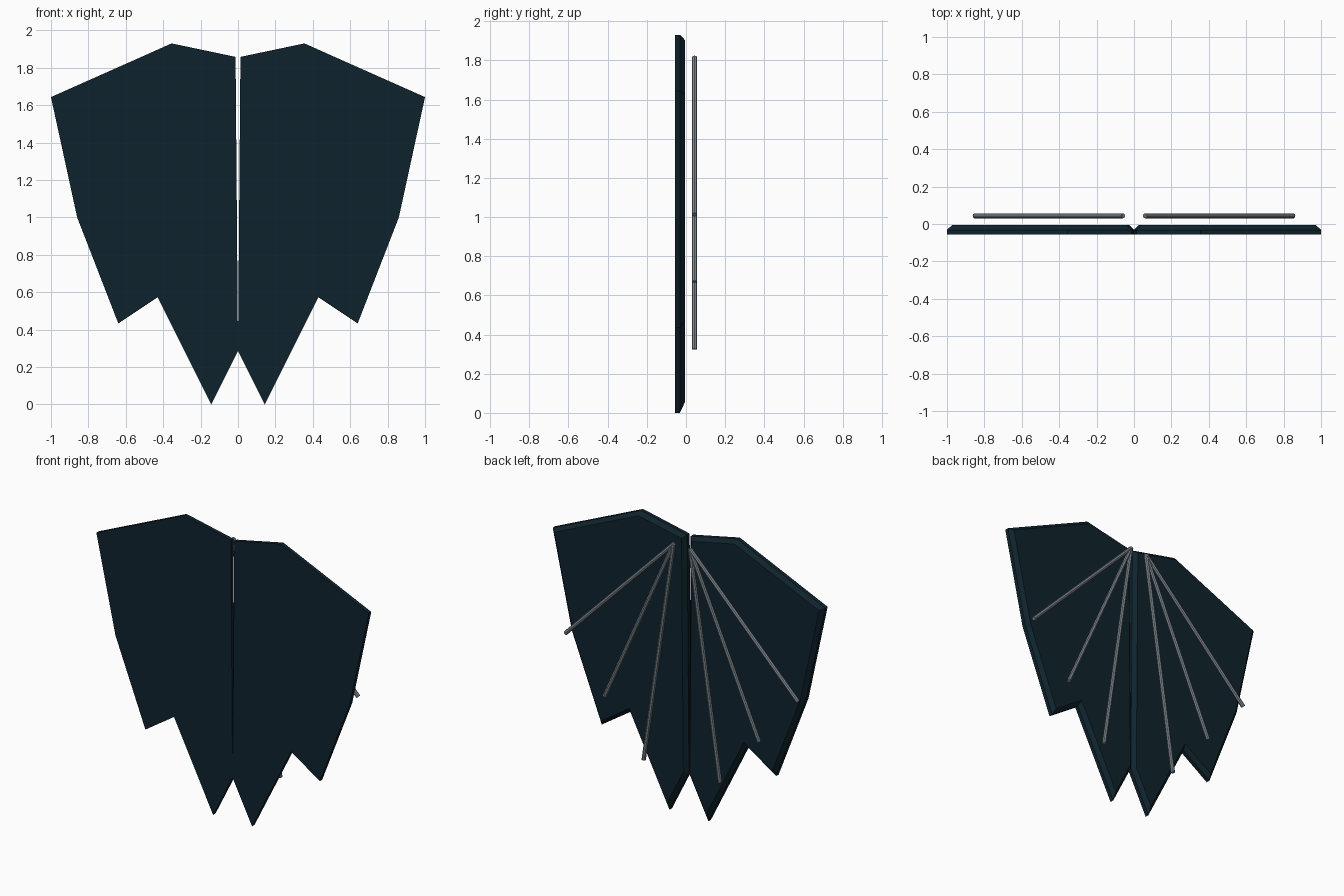
import bpy, bmesh, math
from mathutils import Vector

if "Cube" in bpy.data.objects:
    bpy.data.objects.remove(bpy.data.objects["Cube"])


def material(name, rgb):
    m = bpy.data.materials.new(name)
    m.diffuse_color = (*rgb, 1)
    m.use_nodes = True
    m.node_tree.nodes["Principled BSDF"].inputs["Base Color"].default_value = m.diffuse_color
    return m


DARK = material("dark_teal", (0.0048, 0.0165, 0.026))
GREY = material("steel_grey", (0.21, 0.25, 0.28))

FRONT, SHOULDER, BACK = -0.057, -0.031, -0.006   # panel depths
CHAMFER = 0.024
OUTLINE = [(0.013, 1.858), (0.355, 1.93), (1.0, 1.643), (0.86, 1.0),
           (0.64, 0.433), (0.43, 0.573), (0.143, 0.0), (0.0, 0.285)]


def finish(bm, name, mat):
    bmesh.ops.recalc_face_normals(bm, faces=bm.faces)
    me = bpy.data.meshes.new(name)
    bm.to_mesh(me)
    bm.free()
    me.materials.append(mat)
    ob = bpy.data.objects.new(name, me)
    bpy.context.collection.objects.link(ob)
    return ob


def wing_panel(name, side):
    """Flat jagged slab with a chamfered rear rim."""
    bm = bmesh.new()
    front = bm.faces.new([bm.verts.new((side * x, FRONT, z)) for x, z in OUTLINE])
    ext = bmesh.ops.extrude_face_region(bm, geom=[front], use_keep_orig=True)["geom"]
    back = [f for f in ext if isinstance(f, bmesh.types.BMFace)][0]
    for v in back.verts:
        v.co.y = SHOULDER
    bmesh.ops.recalc_face_normals(bm, faces=bm.faces)
    bmesh.ops.inset_region(bm, faces=[back], thickness=CHAMFER,
                           use_even_offset=True, use_boundary=True)
    for v in back.verts:
        v.co.y = BACK
    return finish(bm, name, DARK)


def rod(name, start, end, y=0.0435, radius=0.0135):
    """Thin eight-sided strut between two points behind the panel."""
    a, b = Vector((start[0], y, start[1])), Vector((end[0], y, end[1]))
    bm = bmesh.new()
    bmesh.ops.create_cone(bm, cap_ends=True, segments=8, radius1=radius,
                          radius2=radius, depth=(b - a).length)
    ob = finish(bm, name, GREY)
    ob.location = (a + b) / 2
    ob.rotation_mode = 'QUATERNION'
    ob.rotation_quaternion = (b - a).to_track_quat('Z', 'Y')
    return ob


# Two wing halves, each with three struts fanning from the top centre
for label, side in (("right", 1), ("left", -1)):
    wing_panel(f"{label}_wing_panel", side)
    for part, (x, z) in (("outer", (0.853, 1.012)), ("middle", (0.567, 0.67)),
                         ("inner", (0.28, 0.325))):
        rod(f"{label}_{part}_strut", (side * 0.06, 1.815), (side * x, z))
